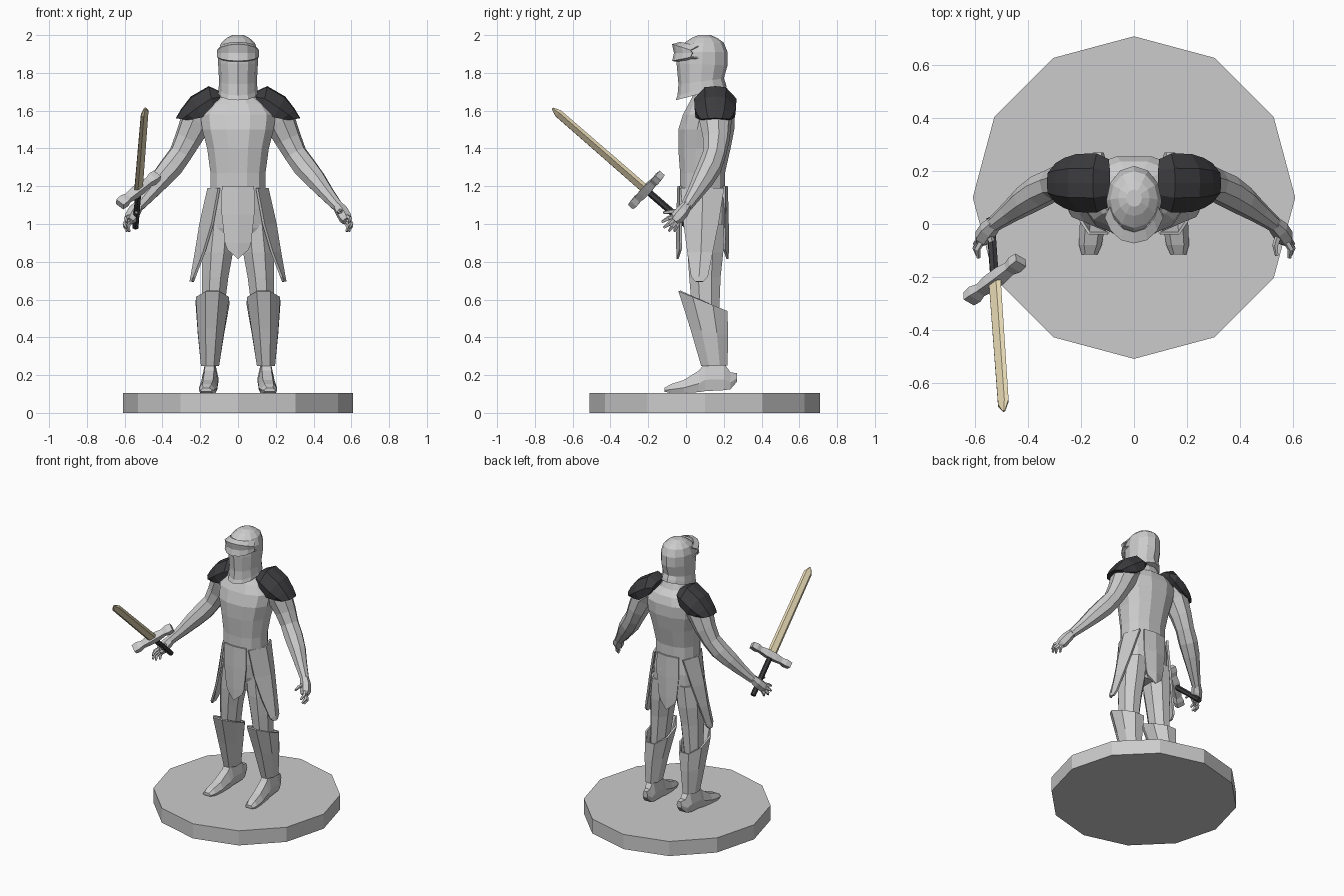
import bpy, bmesh
from math import sin, cos, pi
from mathutils import Vector, Matrix

def material(name, col):
    m = bpy.data.materials.new(name)
    m.diffuse_color = (*col, 1)
    return m

DARK = material("dark", (0.045, 0.045, 0.05))
TAN = material("tan", (0.78, 0.68, 0.45))

def loft(name, rings, closed=True, caps=True, mirror=False, solid=0, mat=None, matrix=None):
    """Skin a list of equal-length point rings into one flat-shaded object."""
    bm = bmesh.new()
    rows = [[bm.verts.new(p) for p in r] for r in rings]
    n = len(rows[0])
    for a, b in zip(rows, rows[1:]):
        for i in range(n if closed else n - 1):
            j = (i + 1) % n
            bm.faces.new((a[i], a[j], b[j], b[i]))
    if closed and caps:
        bm.faces.new(rows[0])
        bm.faces.new(rows[-1])
    bmesh.ops.recalc_face_normals(bm, faces=bm.faces)
    me = bpy.data.meshes.new(name)
    bm.to_mesh(me)
    bm.free()
    ob = bpy.data.objects.new(name, me)
    bpy.context.collection.objects.link(ob)
    if matrix:
        ob.matrix_world = matrix
    if mat:
        me.materials.append(mat)
    if solid:
        s = ob.modifiers.new("thickness", 'SOLIDIFY')
        s.thickness, s.offset = solid, 0
    if mirror:
        ob.modifiers.new("mirror", 'MIRROR').use_clip = False
    return ob

def oval(n, cx, rx, yf, yb, zf, zb=None, turn=0.5, power=1.0):
    """Horizontal oval ring from yf to yb, sloping from zf (front) to zb (back)."""
    zb = zf if zb is None else zb
    out = []
    for i in range(n):
        a = 2 * pi * (i + turn) / n - pi / 2
        c, s = cos(a), sin(a)
        c = abs(c) ** power * (1 if c > 0 else -1)
        s = abs(s) ** power * (1 if s > 0 else -1)
        t = (s + 1) / 2
        out.append((cx + rx * c, yf + (yb - yf) * t, zf + (zb - zf) * t))
    return out

def tube(name, path, n=8, **kw):
    """Tapered limb along (x, y, z, radius) points."""
    pts = [Vector(p[:3]) for p in path]
    rings = []
    for i, p in enumerate(pts):
        d = (pts[min(i + 1, len(pts) - 1)] - pts[max(i - 1, 0)]).normalized()
        u = d.cross(Vector((1, 0.2, 0.3))).normalized()
        v = d.cross(u)
        rings.append([p + path[i][3] * (u * cos(2 * pi * k / n) + v * sin(2 * pi * k / n))
                      for k in range(n)])
    return loft(name, rings, **kw)

# Base disc
loft("base", [oval(12, 0, 0.61, -0.51, 0.71, z, turn=0) for z in (0, 0.105)])

# Torso, bottom to neck: z, half width, front y, back y
torso = [(0.87, 0.10, 0.02, 0.17), (0.98, 0.17, -0.015, 0.215), (1.08, 0.165, -0.03, 0.22),
         (1.18, 0.15, -0.035, 0.21), (1.27, 0.15, -0.035, 0.21), (1.40, 0.168, -0.045, 0.24),
         (1.50, 0.195, -0.045, 0.26), (1.58, 0.205, -0.02, 0.26), (1.635, 0.16, 0.01, 0.24),
         (1.67, 0.10, 0.03, 0.2), (1.74, 0.07, 0.04, 0.17)]
loft("torso", [oval(12, 0, w, f, b, z, power=0.85) for z, w, f, b in torso])

# Helmet: front z, back z, half width, front y, back y
helmet = [(1.655, 1.725, 0.105, -0.055, 0.215), (1.68, 1.745, 0.103, -0.045, 0.21),
          (1.74, 1.77, 0.10, -0.04, 0.20), (1.85, 1.84, 0.105, -0.05, 0.22),
          (1.91, 1.91, 0.105, -0.045, 0.22), (1.955, 1.96, 0.09, -0.015, 0.20),
          (1.985, 1.985, 0.06, 0.03, 0.165), (2.0, 2.0, 0.03, 0.065, 0.13)]
loft("helmet", [oval(12, 0, w, f, b, zf, zb, turn=0) for zf, zb, w, f, b in helmet])

# Visor band over the brow
def brow(z, y, w, drop):
    return [(x * w, y + k * 0.095, z - k * drop) for x, k in
            ((-1, 1), (-0.8, 0.5), (-0.45, 0.13), (0, 0), (0.45, 0.13), (0.8, 0.5), (1, 1))]
loft("visor", [brow(1.96, -0.03, 0.09, 0.02), brow(1.95, -0.07, 0.107, 0.03),
               brow(1.905, -0.06, 0.108, 0.0), brow(1.865, -0.07, 0.107, -0.02),
               brow(1.86, -0.03, 0.10, -0.02)], closed=False, solid=0.008)

# Shoulder guards: arches given by top x/z, bottom x/z, half depth
def arch(xt, zt, xb, zb, w):
    return [(xb + (xt - xb) * k, 0.155 + w * s, zb + (zt - zb) * k) for s, k in
            ((-0.95, 0), (-1, 0.45), (-0.5, 0.95), (0, 1), (0.5, 0.95), (1, 0.45), (0.95, 0))]
loft("shoulder_guard", [arch(0.09, 1.70, 0.10, 1.65, 0.09), arch(0.155, 1.73, 0.13, 1.61, 0.112),
                        arch(0.25, 1.675, 0.19, 1.565, 0.11), arch(0.30, 1.61, 0.235, 1.555, 0.095),
                        arch(0.33, 1.56, 0.27, 1.55, 0.075)], mirror=True, mat=DARK)

# Arms
tube("arm", [(0.16, 0.15, 1.60, 0.085), (0.22, 0.155, 1.55, 0.088), (0.265, 0.16, 1.45, 0.072),
             (0.305, 0.15, 1.37, 0.062), (0.355, 0.125, 1.30, 0.064), (0.41, 0.09, 1.235, 0.057),
             (0.47, 0.045, 1.16, 0.042), (0.53, 0.0, 1.09, 0.03)], mirror=True)

# Hands
tube("palm", [(0.525, 0.005, 1.10, 0.028), (0.55, -0.02, 1.065, 0.036),
              (0.57, -0.05, 1.03, 0.036), (0.577, -0.065, 1.015, 0.026)], n=6, mirror=True)
fingers = [((0.55, -0.035, 1.07), (0.535, -0.08, 1.065), (0.54, -0.12, 1.06)),
           ((0.575, -0.065, 1.04), (0.593, -0.095, 1.03), (0.588, -0.128, 1.01)),
           ((0.58, -0.065, 1.025), (0.60, -0.09, 1.00), (0.592, -0.118, 0.98)),
           ((0.58, -0.055, 1.01), (0.598, -0.073, 0.985), (0.588, -0.09, 0.962)),
           ((0.572, -0.045, 1.005), (0.583, -0.05, 0.985), (0.576, -0.062, 0.96))]
for a, b, c in fingers:
    tube("finger", [(*a, 0.013), (*b, 0.012), (*c, 0.007)], n=5, mirror=True)

# Thighs
loft("thigh", [oval(8, x, r, f, b, z) for z, x, r, f, b in
               ((1.0, 0.095, 0.085, 0.0, 0.21), (0.85, 0.108, 0.088, 0.0, 0.205),
                (0.72, 0.12, 0.075, 0.01, 0.19), (0.5, 0.135, 0.06, 0.03, 0.18))], mirror=True)

# Greaves, open and flared at the knee
loft("greave", [oval(8, x, r, f, b, zf, zb) for zf, zb, x, r, f, b in
                ((0.65, 0.535, 0.135, 0.09, -0.045, 0.225), (0.45, 0.41, 0.143, 0.07, 0.02, 0.225),
                 (0.25, 0.25, 0.148, 0.046, 0.08, 0.22))], caps=False, solid=0.012, mirror=True)

# Feet: sections along y (y, centre x, half width, bottom z, top z)
feet = [(-0.115, 0.168, 0.03, 0.112, 0.132), (-0.08, 0.165, 0.043, 0.105, 0.152),
        (-0.01, 0.158, 0.048, 0.106, 0.175), (0.07, 0.152, 0.045, 0.11, 0.225),
        (0.10, 0.15, 0.043, 0.115, 0.265), (0.20, 0.145, 0.043, 0.12, 0.265),
        (0.235, 0.14, 0.036, 0.125, 0.215), (0.27, 0.135, 0.02, 0.165, 0.21)]
loft("foot", [[(x + w * u, y, b + (t - b) * v) for u, v in
               ((-0.8, 0), (0.8, 0), (1, 0.4), (0.55, 1), (-0.55, 1), (-1, 0.4))]
              for y, x, w, b, t in feet], mirror=True)

# Tabard panels, front and back
for name, y, out in (("front_panel", -0.04, -1), ("back_panel", 0.215, 1)):
    rows = [(1.2, 0.085, 0.0), (1.05, 0.085, 0.005), (0.9, 0.068, 0.006), (0.865, 0.055, 0.005)]
    loft(name, [[(-w, y - out * 0.012, z), (0, y + out * d, z - (0.05 if z < 0.88 else 0)),
                 (w, y - out * 0.012, z)] for z, w, d in rows], closed=False, solid=0.012)

# Side panels
sides = [(1.19, (0.10, -0.025), (0.155, 0.09), (0.115, 0.20)),
         (1.0, (0.135, -0.01), (0.198, 0.085), (0.165, 0.17)),
         (0.85, (0.18, 0.01), (0.222, 0.08), (0.205, 0.14)),
         (0.72, (0.23, 0.03), (0.245, 0.07), (0.24, 0.115)),
         (0.695, (0.24, 0.05), (0.25, 0.07), (0.245, 0.09))]
loft("side_panel", [[(*p, z) for p in ps] for z, *ps in sides],
     closed=False, solid=0.014, mirror=True)

# Sword frame: z along the blade, x along the crossguard
zdir = Vector((0.035, -0.50, 0.435)).normalized()
xdir = Vector((0.19, 0.15, 0.14))
xdir = (xdir - zdir * xdir.dot(zdir)).normalized()
ydir = zdir.cross(xdir)
frame = Matrix((xdir, ydir, zdir)).transposed().to_4x4()
frame.translation = (-0.527, -0.21, 1.18)

def blade(z, w, t):
    return [(w, 0, z), (w * 0.6, t, z), (-w * 0.6, t, z),
            (-w, 0, z), (-w * 0.6, -t, z), (w * 0.6, -t, z)]
loft("sword_blade", [blade(0, 0.032, 0.013), blade(0.62, 0.029, 0.011), blade(0.66, 0.006, 0.004)],
     mat=TAN, matrix=frame)
guard = [(0.145, 0.018, 0.026), (0.11, 0.022, 0.028), (0.08, 0.018, 0.02), (0.03, 0.024, 0.024)]
guard = [(-x, h, d) for x, h, d in guard] + guard[::-1]
loft("crossguard", [[(x, -d, -h), (x, d, -h), (x, d, h), (x, -d, h)] for x, h, d in guard],
     matrix=frame)
tube("sword_grip", [(0, 0, -0.30, 0.018), (0, 0, 0, 0.018)], n=6, mat=DARK, matrix=frame)
